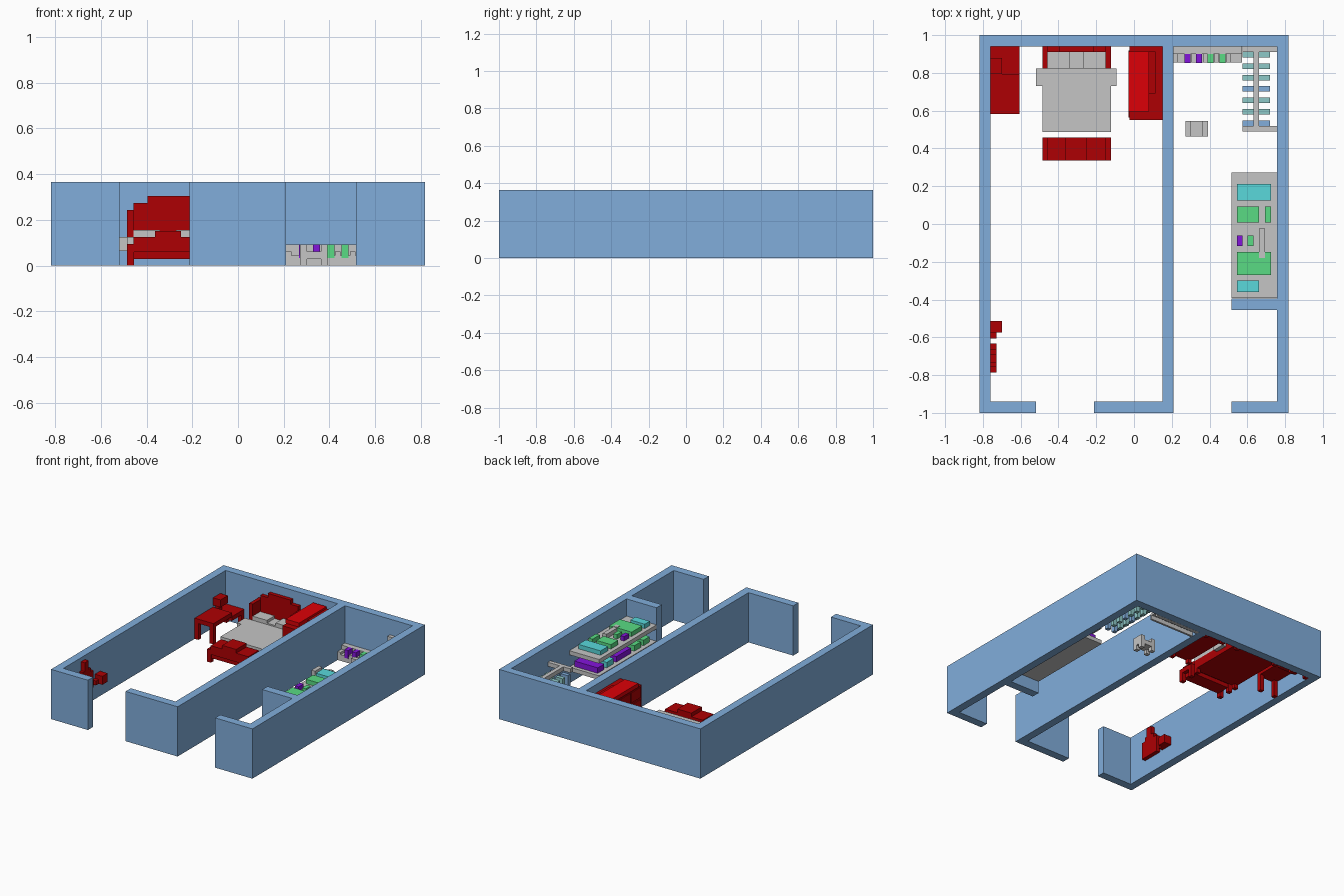
import bpy, bmesh

cube = bpy.data.objects.get("Cube")
if cube:
    bpy.data.objects.remove(cube, do_unlink=True)


def material(name, rgb):
    m = bpy.data.materials.new(name)
    m.use_nodes = True
    m.diffuse_color = (*rgb, 1)
    m.node_tree.nodes["Principled BSDF"].inputs["Base Color"].default_value = (*rgb, 1)
    return m


BLUE = material("wall_blue", (0.22, 0.42, 0.71))
DARK = material("dark_red", (0.42, 0.0, 0.001))
BRIGHT = material("bright_red", (0.72, 0.0, 0.002))
GREY = material("light_grey", (0.56, 0.56, 0.56))
GREEN = material("green", (0.10, 0.71, 0.23))
TEAL = material("teal", (0.10, 0.69, 0.71))
PURPLE = material("purple", (0.23, 0.007, 0.71))
SAGE = material("pale_teal", (0.27, 0.58, 0.57))


def finish(name, bm, mat):
    mesh = bpy.data.meshes.new(name)
    bm.to_mesh(mesh)
    bm.free()
    mesh.materials.append(mat)
    ob = bpy.data.objects.new(name, mesh)
    bpy.context.scene.collection.objects.link(ob)
    return ob


def boxes(name, mat, *dims):
    """One object from boxes given as (x0, x1, y0, y1, z0, z1)."""
    bm = bmesh.new()
    for x0, x1, y0, y1, z0, z1 in dims:
        for v in bmesh.ops.create_cube(bm, size=1)["verts"]:
            v.co = (x1 if v.co.x > 0 else x0,
                    y1 if v.co.y > 0 else y0,
                    z1 if v.co.z > 0 else z0)
    return finish(name, bm, mat)


def legs(x0, x1, y0, y1, z1, t=0.03):
    """Four square corner legs."""
    return [(x, x + t, y, y + t, 0, z1) for x in (x0, x1 - t) for y in (y0, y1 - t)]


# Walls: one floor-plan outline, extruded upward
H = 0.365
outline = [(-.817, -1), (-.518, -1), (-.518, -.94), (-.759, -.94), (-.759, .94), (.151, .94),
           (.151, -.94), (-.212, -.94), (-.212, -1), (.21, -1), (.21, .94), (.758, .94),
           (.758, -.394), (.515, -.394), (.515, -.455), (.758, -.455), (.758, -.94),
           (.515, -.94), (.515, -1), (.817, -1), (.817, 1), (-.817, 1)]
bm = bmesh.new()
plan = bm.faces.new([bm.verts.new((x, y, 0)) for x, y in outline])
top = bmesh.ops.extrude_face_region(bm, geom=[plan])["geom"]
bmesh.ops.translate(bm, vec=(0, 0, H), verts=[g for g in top if isinstance(g, bmesh.types.BMVert)])
bmesh.ops.recalc_face_normals(bm, faces=bm.faces)
finish("walls", bm, BLUE)

# Desk with a lower rear part and a small screen
boxes("desk", DARK, (-.759, -.607, .582, .795, .12, .152),
      (-.759, -.607, .795, .939, .09, .122),
      *legs(-.759, -.607, .582, .939, .12))
boxes("desk_screen", DARK, (-.759, -.729, .823, .855, .122, .17),
      (-.759, -.699, .795, .88, .165, .22))

# Wall shelf and stepped wall panel
boxes("wall_shelf", DARK, (-.759, -.699, -.574, -.513, .12, .182),
      (-.759, -.729, -.606, -.574, .12, .152))
boxes("wall_panel", DARK, (-.759, -.729, -.786, -.632, .115, .24),
      (-.759, -.729, -.755, -.663, .24, .27),
      (-.759, -.729, -.735, -.69, .27, .335))

# Bed: frame, stepped headboard with side wings, blanket, pillows
boxes("bed_frame", DARK, (-.485, -.123, .49, .911, .03, .094),
      *legs(-.485, -.123, .49, .939, .03))
boxes("headboard", DARK, (-.485, -.123, .911, .939, .03, .243),
      (-.457, -.151, .911, .939, .243, .274), (-.395, -.213, .911, .939, .274, .305),
      (-.485, -.457, .823, .911, .094, .243), (-.151, -.123, .823, .911, .094, .243))
boxes("blanket", GREY, (-.485, -.123, .488, .73, .094, .125),
      (-.52, -.093, .73, .823, .094, .125),
      (-.52, -.485, .73, .823, .064, .094), (-.123, -.093, .73, .823, .064, .094))
boxes("pillows", GREY, (-.457, -.341, .823, .911, .094, .155),
      (-.271, -.151, .823, .911, .094, .155), (-.341, -.271, .823, .911, .094, .135))

# Stepped bench at the foot of the bed
boxes("bench", DARK, (-.485, -.123, .336, .457, .06, .094),
      (-.457, -.151, .336, .457, .094, .125), (-.364, -.25, .336, .457, .125, .152),
      (-.457, -.151, .345, .448, .03, .06), *legs(-.485, -.123, .336, .457, .06))

# Wardrobe with a bright lid and thin drawer fronts
boxes("wardrobe", DARK, (-.024, .15, .55, .939, .03, .305), (.08, .115, .69, .913, .305, .32),
      *legs(-.024, .15, .55, .939, .03))
boxes("wardrobe_lid", BRIGHT, (-.03, .08, .595, .913, .305, .335))
boxes("wardrobe_drawers", DARK,
      *[(-.03, -.024, .565 + .122 * i, .675 + .122 * i, z, z + .075)
        for i in range(3) for z in (.04, .13, .22)])

# Low display counter along the back wall, on a front skirting
boxes("counter", GREY, (.21, .573, .911, .939, 0, .092), (.21, .573, .855, .911, .03, .045),
      (.21, .573, .855, .87, 0, .03), (.21, .573, .9, .911, .045, .092),
      *[(x, x + .024, .855, .9, .045, .062) for x in (.21, .304, .365, .425, .49)])
for i, mat in enumerate((PURPLE, PURPLE, GREEN, GREEN)):
    x = .267 + .0617 * i
    boxes(f"counter_item_{i + 1}", mat, (x, x + .031, .852, .9, .033, .093))

# Chair with two raised arms
boxes("chair", GREY, (.272, .392, .463, .545, .03, .062),
      (.272, .302, .463, .545, .062, .092), (.362, .392, .463, .545, .062, .092),
      *legs(.272, .392, .463, .545, .03))

# Clothes rack: rail, end bars and garments on both sides
boxes("clothes_rail", GREY, (.632, .662, .52, .911, .22, .25),
      (.575, .757, .49, .52, .22, .25), (.575, .757, .911, .939, .22, .25))
for i in range(7):
    y = .882 - .0605 * i
    boxes(f"garments_{i + 1}", BLUE if i in (3, 6) else SAGE,
          *[(x, x + .029, y, y + .029, z, .21)
            for x, z in ((.575, .06), (.604, .03), (.662, .03), (.692, .06))])

# Two-tier display shelf
for name, z in (("lower_shelf", .09), ("upper_shelf", .21)):
    boxes(name, GREY, (.515, .757, -.393, .272, z, z + .03))

# Goods on the upper tier
Z = (.24, .272)
boxes("upper_teal_goods", TEAL, (.545, .726, .125, .212, *Z), (.545, .662, -.359, -.3, *Z))
boxes("upper_green_goods", GREEN, (.545, .662, .008, .092, *Z), (.694, .726, .008, .092, *Z),
      (.602, .632, -.117, -.06, *Z), (.545, .726, -.27, -.148, *Z))
boxes("upper_purple_goods", PURPLE, (.545, .575, -.117, -.06, *Z))
boxes("upper_grey_goods", GREY, (.662, .694, -.148, -.025, *Z), (.662, .694, -.18, -.148, .24, .276))

# Goods on the lower tier
Z = (.12, .16)
boxes("lower_purple_goods", PURPLE, (.545, .735, .17, .245, *Z), (.545, .6, -.14, .03, *Z))
boxes("lower_teal_goods", TEAL, (.545, .6, .06, .14, *Z))
boxes("lower_green_goods", GREEN, (.545, .6, -.255, -.18, *Z), (.545, .6, -.357, -.285, *Z))
